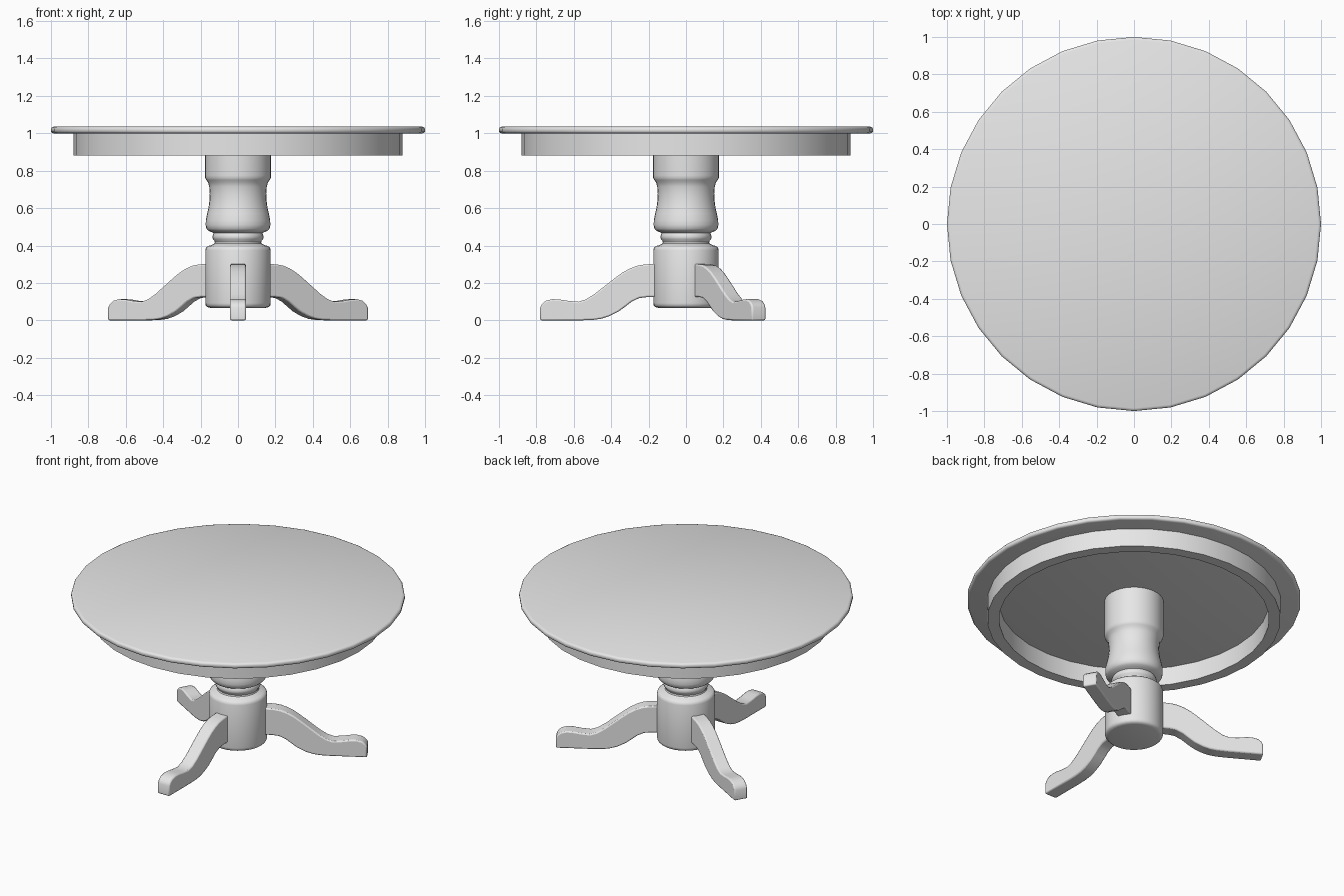
import bpy, bmesh, math

if "Cube" in bpy.data.objects:
    bpy.data.objects.remove(bpy.data.objects["Cube"])

grey = bpy.data.materials.new("plain grey")
grey.diffuse_color = (0.8, 0.8, 0.8, 1)
grey.use_nodes = True
grey.node_tree.nodes["Principled BSDF"].inputs["Base Color"].default_value = grey.diffuse_color


def finish(name, bm, angle=40):
    bmesh.ops.recalc_face_normals(bm, faces=bm.faces)
    mesh = bpy.data.meshes.new(name)
    bm.to_mesh(mesh)
    bm.free()
    mesh.materials.append(grey)
    ob = bpy.data.objects.new(name, mesh)
    bpy.context.collection.objects.link(ob)
    bpy.ops.object.select_all(action='DESELECT')
    ob.select_set(True)
    bpy.context.view_layer.objects.active = ob
    bpy.ops.object.shade_smooth_by_angle(angle=math.radians(angle))
    return ob


def lathe(name, profile, closed=False, sides=32):
    """Revolve (radius, z) points; closed joins last to first, otherwise ends are capped."""
    bm = bmesh.new()
    rings = []
    for r, z in profile:
        rings.append([bm.verts.new((r * math.cos(2 * math.pi * i / sides),
                                    r * math.sin(2 * math.pi * i / sides), z))
                      for i in range(sides)])
    pairs = list(zip(rings, rings[1:]))
    if closed:
        pairs.append((rings[-1], rings[0]))
    else:
        bm.faces.new(rings[0])
        bm.faces.new(rings[-1])
    for a, b in pairs:
        for i in range(sides):
            j = (i + 1) % sides
            bm.faces.new((a[i], a[j], b[j], b[i]))
    return finish(name, bm)


# round top with a softened rim
lathe("table_top", [(0.985, 1.0), (0.995, 1.003), (1.0, 1.010), (1.0, 1.024),
                    (0.995, 1.031), (0.985, 1.035)])

# hollow apron ring below the top
lathe("apron", [(0.88, 0.88), (0.88, 1.002), (0.81, 1.002), (0.81, 0.88)], closed=True)

# turned pedestal
lathe("pedestal", [
    (0.150, 0.067), (0.165, 0.071), (0.173, 0.080), (0.175, 0.092),
    (0.175, 0.375), (0.171, 0.388), (0.160, 0.397), (0.140, 0.403),
    (0.127, 0.410), (0.124, 0.418), (0.127, 0.426), (0.134, 0.434),
    (0.137, 0.446), (0.134, 0.458), (0.130, 0.466), (0.140, 0.471),
    (0.158, 0.478), (0.169, 0.490), (0.173, 0.510), (0.172, 0.535),
    (0.165, 0.570), (0.157, 0.605), (0.152, 0.645), (0.151, 0.680),
    (0.154, 0.715), (0.160, 0.738), (0.170, 0.750), (0.176, 0.762),
    (0.177, 0.775), (0.177, 1.002)])

# three curved legs, one at the front and two towards the back
leg_profile = [
    (0.15, 0.125), (0.21, 0.124), (0.25, 0.119), (0.29, 0.100), (0.325, 0.073),
    (0.36, 0.047), (0.41, 0.022), (0.455, 0.008), (0.50, 0.002), (0.56, 0.0),
    (0.78, 0.0), (0.78, 0.068), (0.771, 0.086), (0.750, 0.104), (0.715, 0.113),
    (0.68, 0.112), (0.63, 0.104), (0.575, 0.099), (0.535, 0.112), (0.49, 0.140),
    (0.435, 0.183), (0.38, 0.226), (0.34, 0.255), (0.30, 0.277), (0.26, 0.292),
    (0.22, 0.299), (0.15, 0.302)]
half = 0.043
for name, deg in (("front_leg", -90), ("back_right_leg", 30), ("back_left_leg", 150)):
    bm = bmesh.new()
    c, s = math.cos(math.radians(deg)), math.sin(math.radians(deg))
    sides = [[bm.verts.new((r * c - w * s, r * s + w * c, z)) for r, z in leg_profile]
             for w in (-half, half)]
    for ring in sides:
        bm.faces.new(ring)
    n = len(leg_profile)
    for i in range(n):
        j = (i + 1) % n
        bm.faces.new((sides[0][i], sides[0][j], sides[1][j], sides[1][i]))
    leg = finish(name, bm)
    bev = leg.modifiers.new("soft edges", 'BEVEL')
    bev.width = 0.008
    bev.segments = 2
    bev.limit_method = 'ANGLE'
    bev.angle_limit = math.radians(50)
